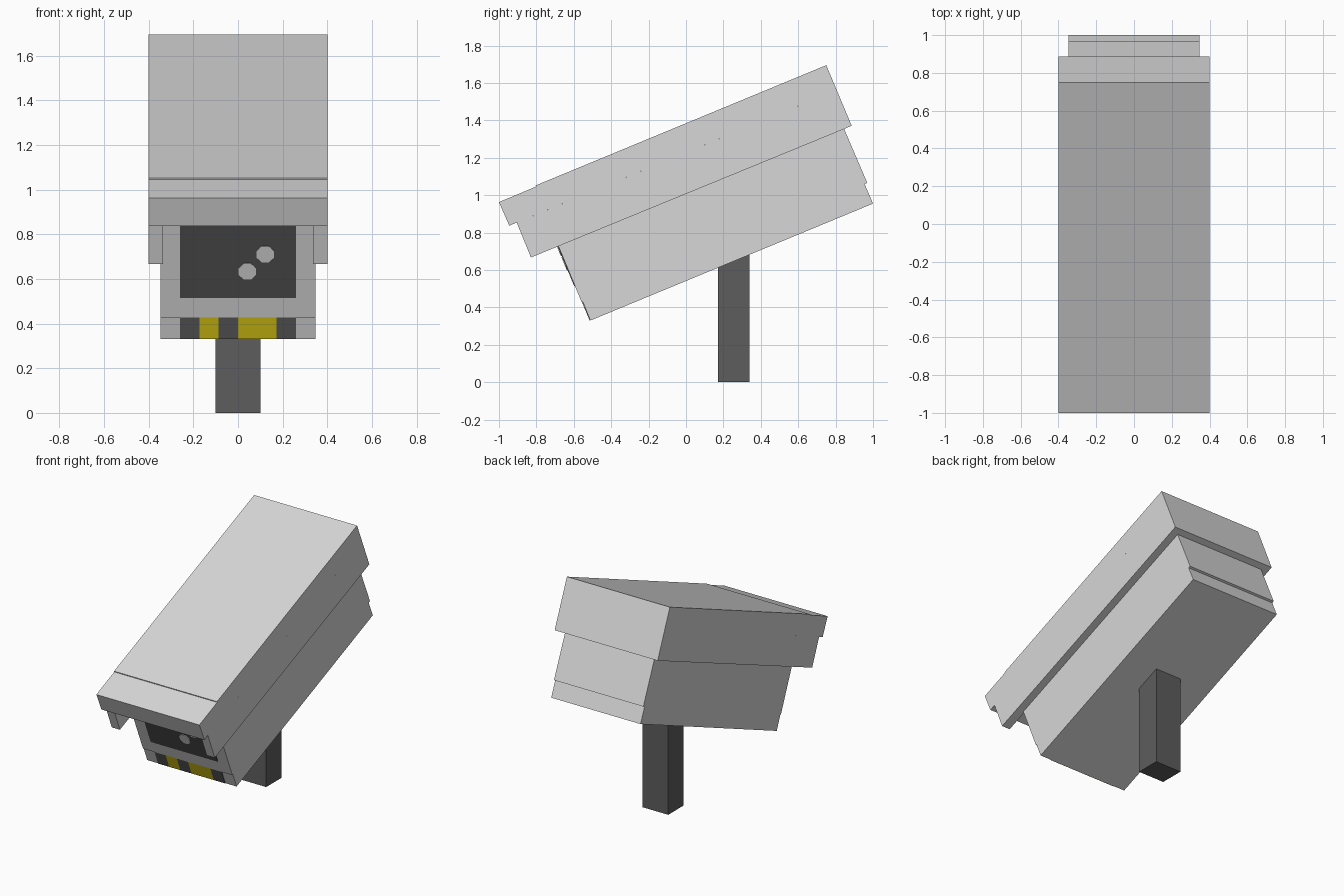
import bpy, bmesh, math
from mathutils import Matrix

cube = bpy.data.objects.get("Cube")
if cube:
    bpy.data.objects.remove(cube, do_unlink=True)

SLOPE = math.tan(math.radians(22.5))      # tilt of the whole housing
NY, NZ = -math.cos(math.radians(22.5)), -math.sin(math.radians(22.5))  # front normal


def material(name, rgb):
    m = bpy.data.materials.new(name)
    m.use_nodes = True
    m.diffuse_color = (*rgb, 1)
    bsdf = next(n for n in m.node_tree.nodes if n.type == 'BSDF_PRINCIPLED')
    bsdf.inputs["Base Color"].default_value = (*rgb, 1)
    return m


GREY = material("light grey", (0.68, 0.68, 0.68))
DARK = material("dark grey", (0.11, 0.11, 0.11))
BLACK = material("charcoal", (0.08, 0.08, 0.08))
YELLOW = material("warning yellow", (0.70, 0.57, 0.008))


def finish(name, bm, mat):
    bmesh.ops.recalc_face_normals(bm, faces=bm.faces)
    mesh = bpy.data.meshes.new(name)
    bm.to_mesh(mesh)
    bm.free()
    mesh.materials.append(mat)
    ob = bpy.data.objects.new(name, mesh)
    bpy.context.collection.objects.link(ob)
    return ob


def prism(name, profile, x0, x1, mat):
    """Extrude a (y, z) side profile from x0 to x1."""
    bm = bmesh.new()
    face = bm.faces.new([bm.verts.new((x0, y, z)) for y, z in profile])
    ext = bmesh.ops.extrude_face_region(bm, geom=[face])
    verts = [v for v in ext["geom"] if isinstance(v, bmesh.types.BMVert)]
    bmesh.ops.translate(bm, verts=verts, vec=(x1 - x0, 0, 0))
    return finish(name, bm, mat)


def upper_front(z):
    return -0.558 - SLOPE * (z - 0.428)


def lower_front(z):
    return -0.511 - SLOPE * (z - 0.33)


def plate(name, x0, x1, z0, z1, front, mat, t=0.004):
    """Thin plate lying on a tilted front face."""
    a, b = (front(z0), z0), (front(z1), z1)
    prism(name, [a, b, (b[0] + t * NY, b[1] + t * NZ),
                 (a[0] + t * NY, a[1] + t * NZ)], x0, x1, mat)


# Support post
prism("support_post", [(0.17, 0), (0.34, 0), (0.34, 0.75), (0.17, 0.75)],
      -0.1, 0.1, DARK)

# Housing body, with a slightly recessed base at front and rear
prism("housing_body",
      [(-0.511, 0.33), (1.0, 0.955), (0.955, 1.06), (0.969, 1.066),
       (0.843, 1.36), (0.80, 1.48), (upper_front(0.935), 0.935),
       (-0.558, 0.428), (-0.552, 0.43)], -0.347, 0.347, GREY)

# Hood roof with overhanging visor and rear wall
prism("hood_roof",
      [(-1.0, 0.963), (-0.802, 1.046), (-0.804, 1.052), (0.75, 1.695),
       (0.886, 1.371), (0.79, 1.331), (0.70, 1.518), (-0.945, 0.837)],
      -0.4, 0.4, GREY)

# Hood side skirts
for side, sx in (("left", 1), ("right", -1)):
    prism(side + "_hood_skirt",
          [(-0.905, 0.8535), (-0.829, 0.667), (0.79, 1.331), (0.70, 1.518)],
          sx * 0.337, sx * 0.4, GREY)

# Front window
plate("front_window", -0.26, 0.26, 0.515, 0.91, upper_front, BLACK)

# Round spots on the window
for i, (x, z) in enumerate([(0.122, 0.713), (0.042, 0.636)]):
    bm = bmesh.new()
    bmesh.ops.create_cone(bm, cap_ends=True, segments=8, radius1=0.042,
                          radius2=0.042, depth=0.008)
    bmesh.ops.transform(bm, verts=bm.verts,
                        matrix=Matrix.Translation((x, upper_front(z) + 0.004 * NY, z + 0.004 * NZ))
                        @ Matrix.Rotation(math.radians(112.5), 4, 'X')
                        @ Matrix.Rotation(math.radians(22.5), 4, 'Z'))
    finish("window_spot_%d" % (i + 1), bm, GREY)

# Warning stripes along the base
STEP = 0.52 / 6
for i, mat in enumerate([DARK, YELLOW, DARK, YELLOW, YELLOW, DARK]):
    x = -0.26 + i * STEP
    plate("warning_stripe_%d" % (i + 1), x, x + STEP, 0.332, 0.429,
          lower_front, mat)
